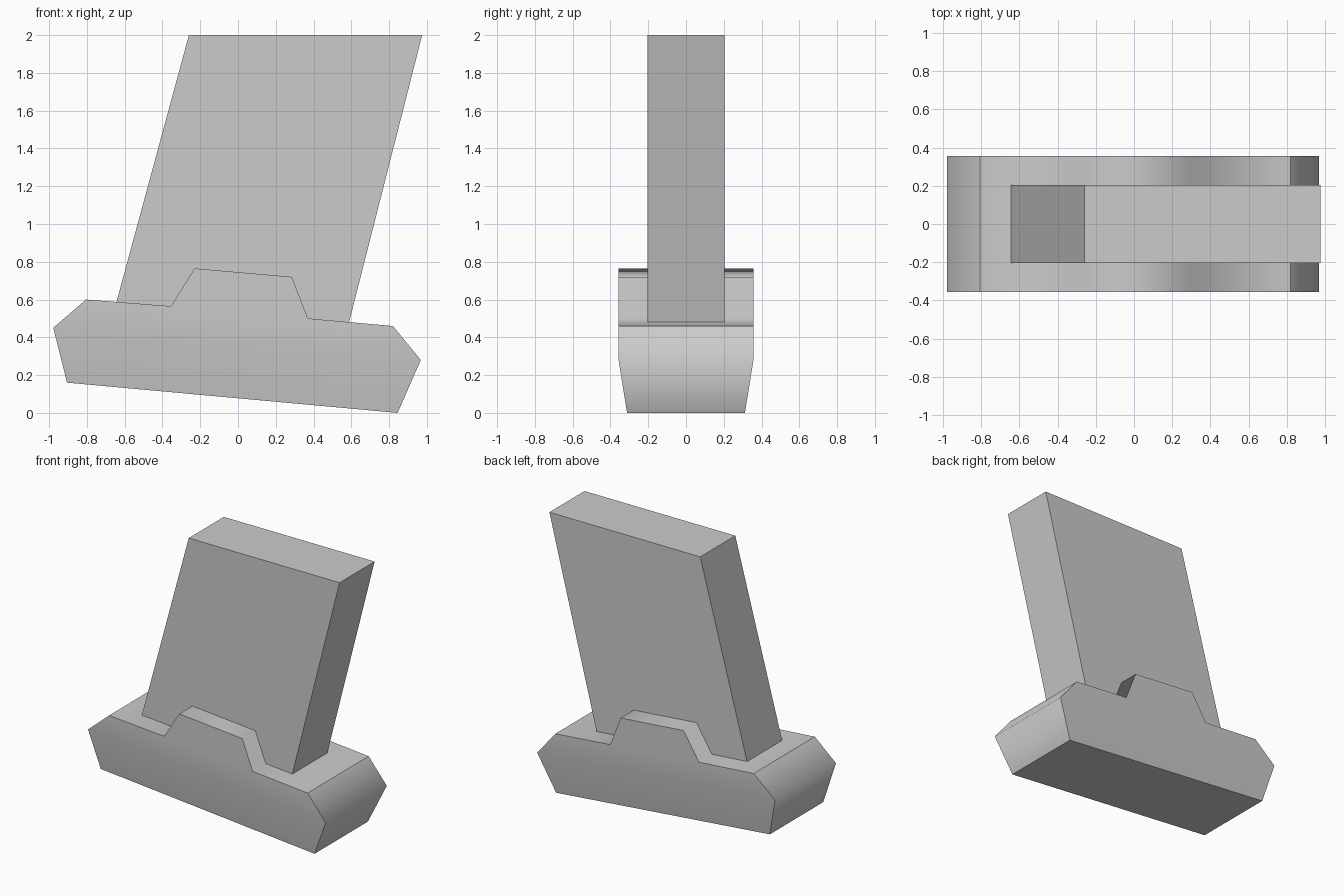
import bpy
import bmesh

cube = bpy.data.objects.get("Cube")
if cube:
    bpy.data.objects.remove(cube, do_unlink=True)

# Single plain grey
grey = bpy.data.materials.new("plain grey")
grey.use_nodes = True
colour = (0.6, 0.6, 0.6, 1)
grey.diffuse_color = colour
grey.node_tree.nodes["Principled BSDF"].inputs["Base Color"].default_value = colour


def finish(bm, name):
    bmesh.ops.recalc_face_normals(bm, faces=bm.faces)
    mesh = bpy.data.meshes.new(name)
    bm.to_mesh(mesh)
    bm.free()
    mesh.materials.append(grey)
    obj = bpy.data.objects.new(name, mesh)
    bpy.context.collection.objects.link(obj)
    return obj


def loft(profile, name, soft=()):
    """Span an (x, z, half width) outline; soft lists outline points with smooth edges."""
    bm = bmesh.new()
    front = [bm.verts.new((x, -w, z)) for x, z, w in profile]
    back = [bm.verts.new((x, w, z)) for x, z, w in profile]
    count = len(profile)
    for i in range(count):
        j = (i + 1) % count
        bm.faces.new((front[i], front[j], back[j], back[i]))
    for side in (front, back):
        if soft:
            # Upright upper panel and tapered lower panel
            bm.faces.new(side[1:-1])
            bm.faces.new((side[0], side[1], side[-2], side[-1]))
        else:
            bm.faces.new(side)
    for edge in bm.edges:
        edge.smooth = False
    for i in soft:
        bm.edges.get((front[i], back[i])).smooth = True
    if soft:
        for side in (front, back):
            bm.edges.get((side[1], side[-2])).smooth = True
        for face in bm.faces:
            face.smooth = True
    return finish(bm, name)


# Tilted base with pointed ends and raised cheeks
W, N = 0.357, 0.312
base_outline = [
    (-0.905, 0.16, N), (-0.978, 0.45, W), (-0.805, 0.60, W),
    (-0.355, 0.565, W), (-0.23, 0.765, W), (0.285, 0.72, W),
    (0.37, 0.50, W), (0.82, 0.46, W), (0.968, 0.28, W), (0.845, 0.0, N),
]
loft(base_outline, "base", soft=(1, 3, 4, 5, 6, 8))

# Leaning slab, rooted inside the base
T = 0.205
loft([(-0.708, 0.35, T), (-0.26, 2, T), (0.975, 2, T), (0.555, 0.35, T)],
     "leaning_slab")
